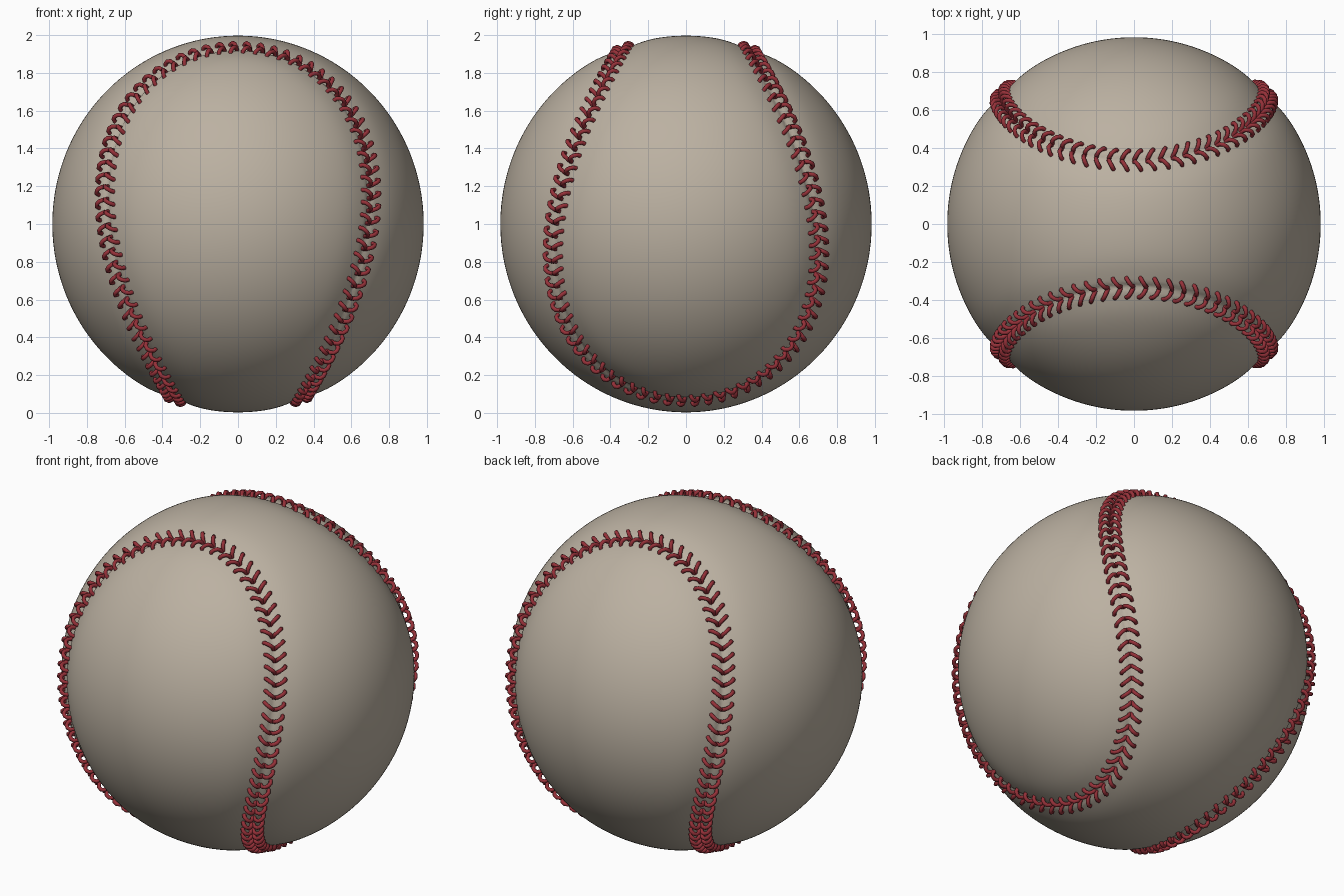
import bpy, bmesh
from math import sin, cos, pi, exp
from mathutils import Vector, kdtree

if "Cube" in bpy.data.objects:
    bpy.data.objects.remove(bpy.data.objects["Cube"])

A, B = 0.67, 0.33            # seam curve shape, A + B = 1
C = 2 * (A * B) ** 0.5
CENTRE = Vector((0, 0, 1))
R, RZ = 0.983, 0.997         # ball radius sideways and upright
PAIRS = 160                  # stitch pairs round the seam


def material(name, rgb):
    m = bpy.data.materials.new(name)
    m.diffuse_color = (*rgb, 1)
    m.use_nodes = True
    m.node_tree.nodes["Principled BSDF"].inputs["Base Color"].default_value = m.diffuse_color
    return m


def seam(t):
    return Vector((A * sin(t) + B * sin(3 * t),
                   A * cos(t) - B * cos(3 * t),
                   C * cos(2 * t))).normalized()


# Seam points spaced evenly along the curve
def even_seam(n):
    fine = [seam(2 * pi * i / 4000) for i in range(4001)]
    run = [0.0]
    for p, q in zip(fine, fine[1:]):
        run.append(run[-1] + (q - p).length)
    out, j = [], 0
    for i in range(n):
        while run[j] < run[-1] * i / n:
            j += 1
        out.append(fine[j])
    return out


# Leather ball with a shallow groove along the seam
samples = even_seam(1200)
tree = kdtree.KDTree(len(samples))
for i, p in enumerate(samples):
    tree.insert(p, i)
tree.balance()

bm = bmesh.new()
bmesh.ops.create_icosphere(bm, subdivisions=7, radius=1)
for v in bm.verts:
    n = v.co.normalized()
    d = tree.find(n)[2]
    dip = 0.012 * exp(-(d / 0.11) ** 2) + 0.012 * exp(-(d / 0.015) ** 2)
    v.co = Vector((n.x * R, n.y * R, n.z * RZ)) * (1 - dip) + CENTRE
for f in bm.faces:
    f.smooth = True
mesh = bpy.data.meshes.new("leather_ball")
bm.to_mesh(mesh)
bm.free()
mesh.materials.append(material("leather", (0.50, 0.44, 0.36)))
ball = bpy.data.objects.new("leather_ball", mesh)
bpy.context.collection.objects.link(ball)

# Arched thread stitches in V pairs: (sideways, along seam, radius)
ARCH = [(0.004, 0.0, 0.965), (0.010, 0.006, 0.992), (0.024, 0.015, 1.006),
        (0.040, 0.026, 1.006), (0.053, 0.036, 0.995), (0.058, 0.040, 0.968)]
cu = bpy.data.curves.new("seam_stitches", 'CURVE')
cu.dimensions = '3D'
cu.bevel_depth = 0.0115
cu.bevel_resolution = 2
cu.use_fill_caps = True
pts = even_seam(PAIRS)
for i, p in enumerate(pts):
    along = (pts[(i + 1) % PAIRS] - pts[i - 1]).normalized()
    side = p.cross(along)
    for s in (-1, 1):
        sp = cu.splines.new('POLY')
        sp.points.add(len(ARCH) - 1)
        for k, (w, a, r) in enumerate(ARCH):
            q = (p + side * s * w + along * a).normalized() * r + CENTRE
            sp.points[k].co = (*q, 1)
        sp.use_smooth = True
cu.materials.append(material("red_thread", (0.30, 0.03, 0.04)))
stitches = bpy.data.objects.new("seam_stitches", cu)
bpy.context.collection.objects.link(stitches)
bpy.context.view_layer.objects.active = stitches
stitches.select_set(True)
bpy.ops.object.convert(target='MESH')
